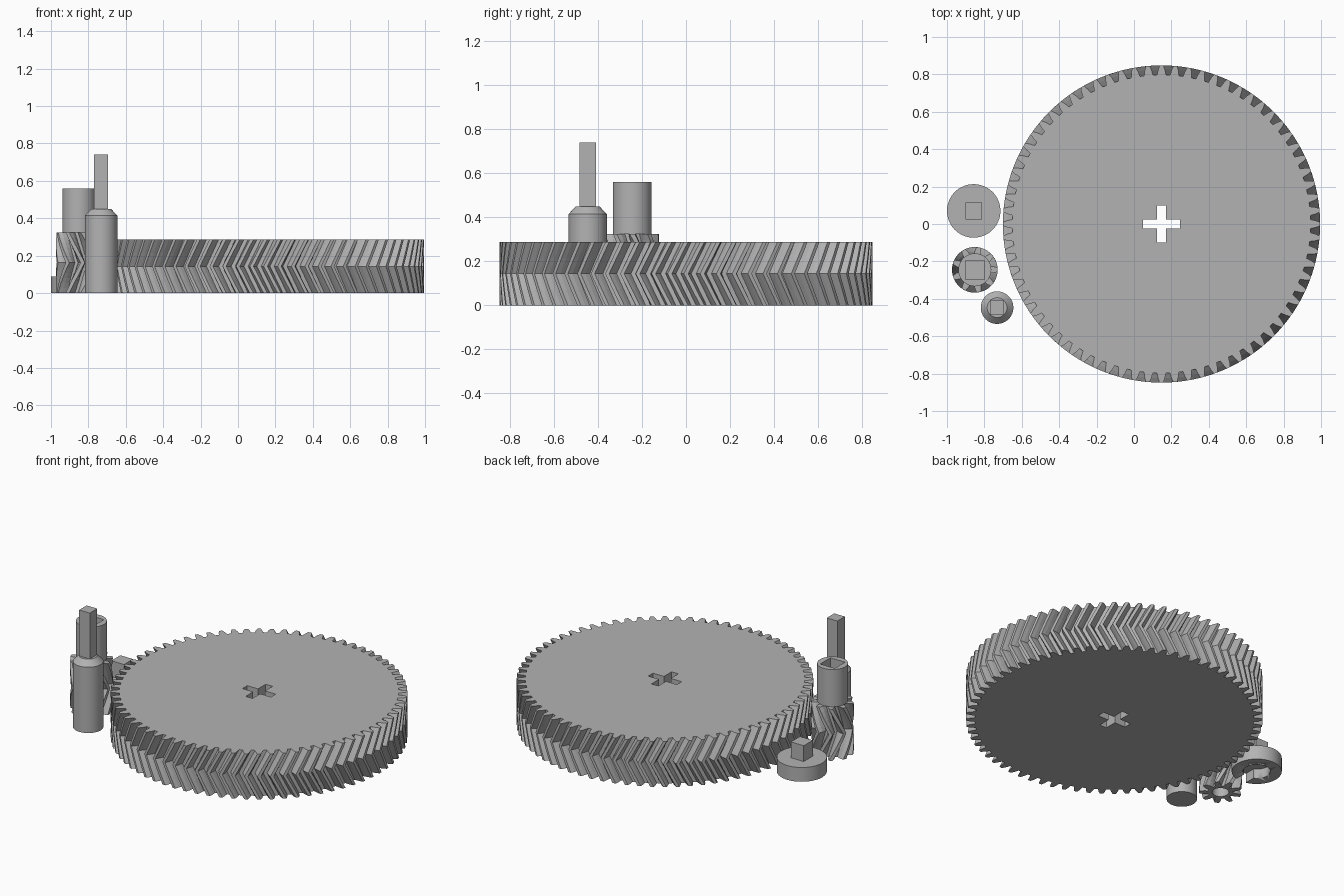
import bpy, bmesh, math

if "Cube" in bpy.data.objects:
    bpy.data.objects.remove(bpy.data.objects["Cube"])

grey = bpy.data.materials.new("plain_grey")
grey.diffuse_color = (0.45, 0.45, 0.45, 1)
grey.use_nodes = True
grey.node_tree.nodes["Principled BSDF"].inputs["Base Color"].default_value = grey.diffuse_color


def finish(bm, name, smooth=False):
    bmesh.ops.recalc_face_normals(bm, faces=bm.faces)
    me = bpy.data.meshes.new(name)
    bm.to_mesh(me)
    bm.free()
    ob = bpy.data.objects.new(name, me)
    bpy.context.collection.objects.link(ob)
    me.materials.append(grey)
    bpy.ops.object.select_all(action='DESELECT')
    bpy.context.view_layer.objects.active = ob
    ob.select_set(True)
    if smooth:
        bpy.ops.object.shade_smooth_by_angle(angle=math.radians(30))
    return ob


def loft(name, sections, smooth=False):
    """Skin a stack of equal-length 3D outlines and cap both ends."""
    bm = bmesh.new()
    rings = [[bm.verts.new(p) for p in s] for s in sections]
    for a, b in zip(rings, rings[1:]):
        for i in range(len(a)):
            j = (i + 1) % len(a)
            bm.faces.new((a[i], a[j], b[j], b[i]))
    bm.faces.new(rings[0][::-1])
    bm.faces.new(rings[-1])
    return finish(bm, name, smooth)


def turned(name, x, y, profile, n=64):
    """Round part from (radius, height) pairs."""
    return loft(name, [[(x + r * math.cos(math.tau * i / n),
                         y + r * math.sin(math.tau * i / n), z) for i in range(n)]
                       for r, z in profile], True)


def box(name, x, y, hx, hy, z0, z1):
    corners = ((-hx, -hy), (hx, -hy), (hx, hy), (-hx, hy))
    return loft(name, [[(x + u, y + v, z) for u, v in corners] for z in (z0, z1)])


def cut(ob, *cutters):
    for c in cutters:
        m = ob.modifiers.new("cut", 'BOOLEAN')
        m.operation, m.solver, m.object = 'DIFFERENCE', 'EXACT', c
        bpy.context.view_layer.objects.active = ob
        bpy.ops.object.modifier_apply(modifier=m.name)
        bpy.data.objects.remove(c)


def herringbone(name, x, y, teeth, outer, height, twist, steps):
    """Double-helical gear; the middle is turned by twist against the ends."""
    mod = outer / (teeth / 2 + 1)
    root, pitch = outer - 2.2 * mod, outer - mod
    tooth = ((-0.34, root), (-0.25, pitch), (-0.13, outer),
             (0.13, outer), (0.25, pitch), (0.34, root))
    sections = []
    for k in range(2 * steps + 1):
        t = k / (2 * steps)
        turn = twist * (1 - abs(2 * t - 1))
        ring = []
        for i in range(teeth):
            for f, r in tooth:
                a = math.tau * (i + f) / teeth + turn
                ring.append((x + r * math.cos(a), y + r * math.sin(a), height * t))
        sections.append(ring)
    return loft(name, sections)


# Large gear with a cross-shaped through hole
GX = 0.147
gear = herringbone("large_gear", GX, 0, 72, 0.848, 0.287, -math.tau / 72, 2)
cut(gear, box("cross_cut_x", GX, 0, 0.1, 0.024, -0.1, 0.4),
    box("cross_cut_y", GX, 0, 0.024, 0.1, -0.1, 0.4))

# Pinion with a bore below and a square socket in its collar
PX, PY = -0.851, -0.245
pinion = herringbone("pinion", PX, PY, 9, 0.122, 0.325, math.tau / 9, 6)
cut(pinion, turned("bore_cut", PX, PY, [(0.048, -0.1), (0.048, 0.27)], 32))
collar = turned("pinion_collar", PX, PY, [(0.088, 0.325), (0.088, 0.56)])
cut(collar, box("socket_cut", PX, PY, 0.051, 0.051, 0.34, 0.7))

# Round peg with a chamfered shoulder and square shaft
SX, SY = -0.732, -0.447
turned("peg", SX, SY, [(0.087, 0), (0.087, 0.415), (0.053, 0.45)])
box("peg_shaft", SX, SY, 0.037, 0.037, 0.44, 0.74)

# Cap with a recess, a side slot and a square stub
CX, CY = -0.857, 0.07
cap = turned("cap", CX, CY, [(0.143, 0), (0.143, 0.09)])
cut(cap, turned("recess_cut", CX, CY, [(0.078, -0.1), (0.078, 0.06)]),
    box("slot_cut", CX, CY - 0.12, 0.035, 0.1, -0.1, 0.06))
box("cap_stub", CX, CY, 0.045, 0.045, 0.085, 0.19)
